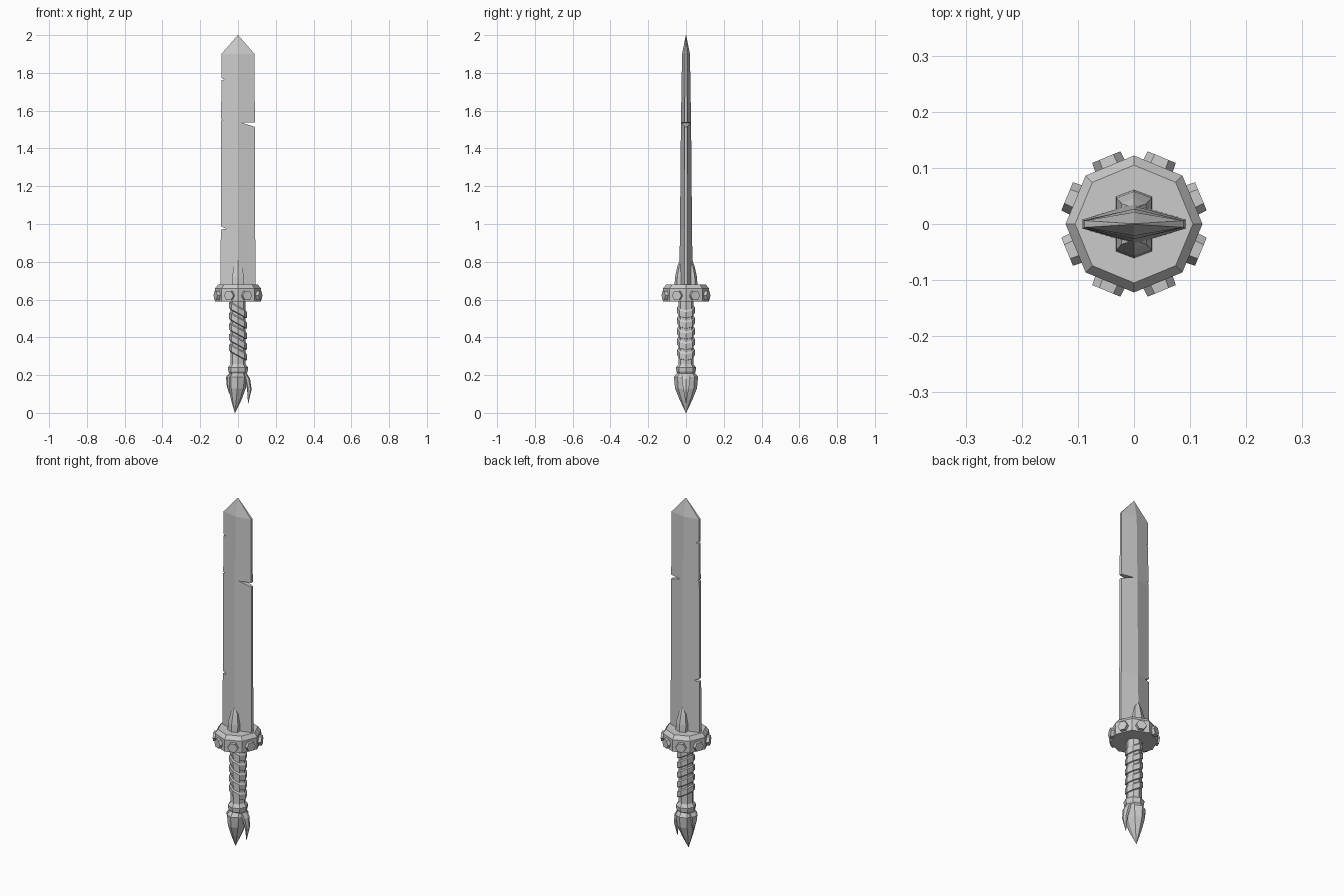
import bpy, bmesh
from math import sin, cos, pi
from mathutils import Matrix, Vector

if "Cube" in bpy.data.objects:
    bpy.data.objects.remove(bpy.data.objects["Cube"])


def make(name, rings):
    """Skin a closed solid through a stack of equal-length vertex rings."""
    bm = bmesh.new()
    loops = [[bm.verts.new(p) for p in r] for r in rings]
    n = len(loops[0])
    for a, b in zip(loops, loops[1:]):
        for i in range(n):
            j = (i + 1) % n
            bm.faces.new((a[i], a[j], b[j], b[i]))
    bm.faces.new(loops[0][::-1])
    bm.faces.new(loops[-1])
    bmesh.ops.remove_doubles(bm, verts=bm.verts, dist=1e-5)
    bmesh.ops.dissolve_degenerate(bm, edges=bm.edges, dist=1e-6)
    bmesh.ops.recalc_face_normals(bm, faces=bm.faces)
    me = bpy.data.meshes.new(name)
    bm.to_mesh(me)
    bm.free()
    ob = bpy.data.objects.new(name, me)
    bpy.context.collection.objects.link(ob)
    return ob


def ring(z, rx, ry=None, cx=0, n=8, rot=0, slope=0):
    ry = rx if ry is None else ry
    out = []
    for i in range(n):
        a = rot + 2 * pi * i / n
        x = rx * cos(a)
        out.append((cx + x, ry * sin(a), z - slope * x))
    return out


# Blade: diamond section with narrow flat edges, tapering to a point
def section(z, w, t, e):
    return [(w, -e, z), (w, e, z), (0, t, z), (-w, e, z), (-w, -e, z), (0, -t, z)]


blade = make("blade", [section(0.65, 0.093, 0.036, 0.008), section(0.97, 0.091, 0.032, 0.008),
                       section(1.53, 0.089, 0.027, 0.007), section(1.90, 0.088, 0.021, 0.006),
                       section(2.00, 0.001, 0.001, 0.0005)])

# Battle damage: wedge cutters (side, depth x, z inner, z low, z high)
notches = [(1, 0.02, 1.536, 1.508, 1.538), (-1, 0.07, 1.765, 1.758, 1.782),
           (-1, 0.078, 1.55, 1.54, 1.565), (-1, 0.063, 0.975, 0.967, 0.998)]
for k, (s, x, zi, z0, z1) in enumerate(notches):
    tri = [(s * x, zi), (s * 0.11, z0), (s * 0.11, z1)]
    cutter = make("notch_cutter_%d" % k, [[(px, y, pz) for px, pz in tri] for y in (-0.1, 0.1)])
    cutter.hide_render = True
    cutter.hide_set(True)
    mod = blade.modifiers.new("notch", 'BOOLEAN')
    mod.operation = 'DIFFERENCE'
    mod.solver = 'EXACT'
    mod.object = cutter

# Pointed ridge braces on both faces of the blade base
for s, side in ((-1, "front"), (1, "back")):
    def brace(z, w, y0, y1):
        return [(-w, 0, z), (-w, s * y0, z), (0, s * y1, z), (w, s * y0, z), (w, 0, z)]
    make("blade_brace_" + side, [brace(0.66, 0.032, 0.05, 0.062), brace(0.72, 0.031, 0.046, 0.058),
                                 brace(0.775, 0.022, 0.036, 0.046), brace(0.81, 0.002, 0.03, 0.034)])

# Octagonal guard with bevelled top
make("guard", [ring(0.59, 0.122), ring(0.658, 0.122), ring(0.68, 0.105)])

# Hexagonal studs, one per guard face
for k in range(8):
    turn = Matrix.Rotation(pi / 8 + k * pi / 4, 3, 'Z')
    rings = []
    for r, size in ((0.105, 0.029), (0.129, 0.027)):
        rings.append([turn @ Vector((r, size * cos(i * pi / 3), 0.621 + size * sin(i * pi / 3)))
                      for i in range(6)])
    make("guard_stud_%d" % k, rings)

# Grip with slanted wrap bands
make("grip", [ring(0.20, 0.04), ring(0.60, 0.04)])
for k in range(5):
    z = 0.545 - k * 0.056
    make("grip_wrap_%d" % k, [ring(z + dz, r, slope=0.55) for dz, r in
                              ((-0.021, 0.04), (-0.016, 0.047), (0.014, 0.047), (0.021, 0.04))])

# Collar above the pommel
make("collar", [ring(z, r) for z, r in
                ((0.205, 0.042), (0.218, 0.051), (0.24, 0.053), (0.258, 0.04))])

# Pommel: bulb drawn down to an off-centre point
make("pommel", [ring(z, rx, ry, cx) for z, rx, ry, cx in
                ((0.215, 0.038, 0.045, 0), (0.19, 0.052, 0.064, -0.002),
                 (0.13, 0.045, 0.058, -0.004), (0.07, 0.028, 0.034, -0.009),
                 (0.0, 0.001, 0.001, -0.016))])

# Claws: curved thorns on the sides of the pommel (centre x, z, half width, half depth)
claws = {"right": [(0.035, 0.208, 0.012, 0.025), (0.05, 0.18, 0.014, 0.026),
                   (0.06, 0.125, 0.012, 0.017), (0.054, 0.05, 0.001, 0.001)],
         "left": [(-0.036, 0.208, 0.012, 0.028), (-0.05, 0.19, 0.013, 0.028),
                  (-0.05, 0.15, 0.011, 0.02), (-0.046, 0.10, 0.001, 0.001)]}
for side, path in claws.items():
    make("pommel_claw_" + side, [ring(z, w, d, x, n=6) for x, z, w, d in path])
